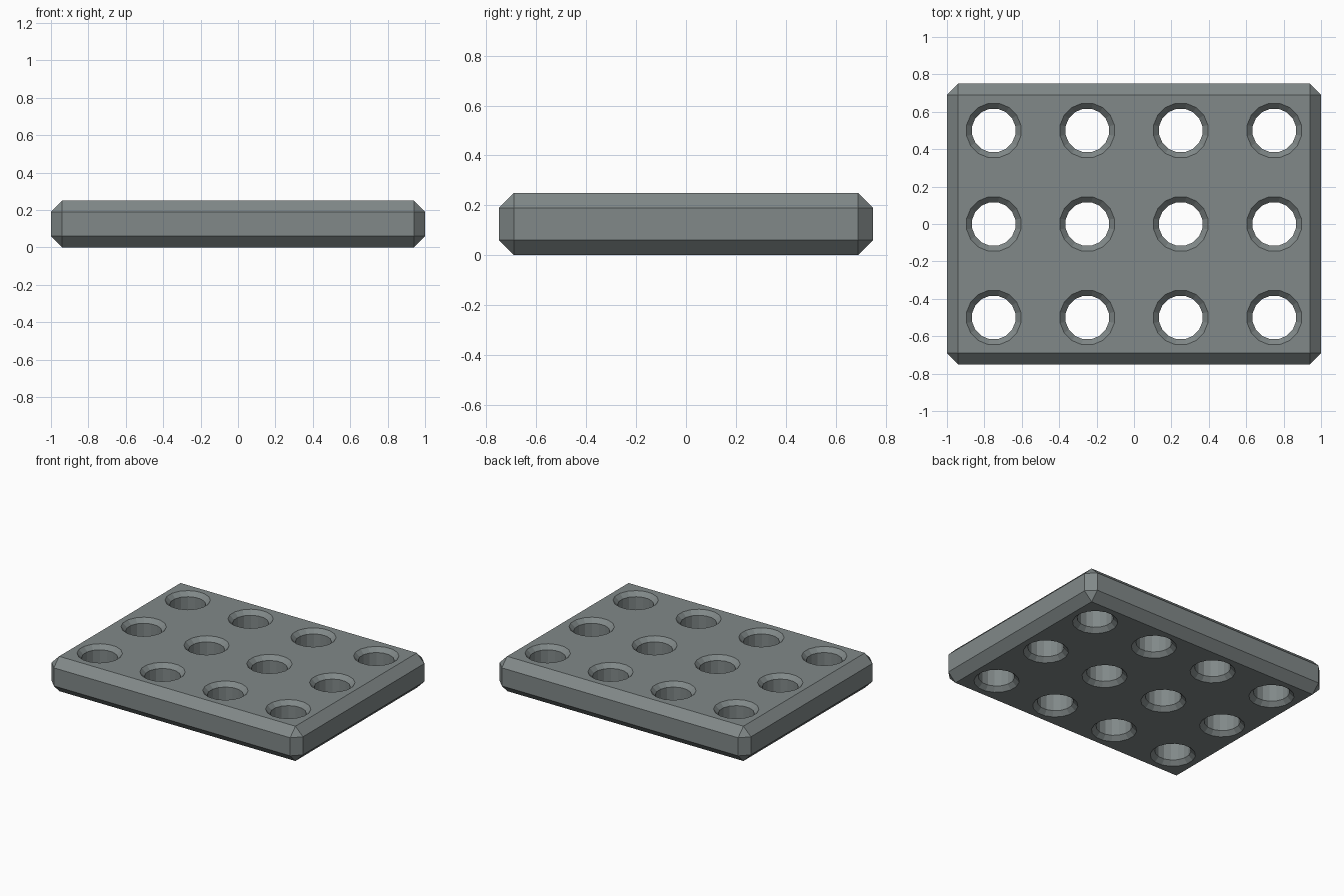
import bpy, bmesh, math

if "Cube" in bpy.data.objects:
    bpy.data.objects.remove(bpy.data.objects["Cube"])

SIZE = (2.0, 1.5, 0.25)   # slab width, depth, height
EDGE = 0.06               # chamfer on every outer edge
SIDES = 16                # facets around each hole
BORE, RIM, OVER = 0.118, 0.03, 0.02

grey = bpy.data.materials.new("slate_grey")
grey.diffuse_color = (0.22, 0.25, 0.25, 1)
grey.use_nodes = True
grey.node_tree.nodes["Principled BSDF"].inputs["Base Color"].default_value = grey.diffuse_color


def add_object(name, bm):
    mesh = bpy.data.meshes.new(name)
    bmesh.ops.recalc_face_normals(bm, faces=bm.faces[:])
    bm.to_mesh(mesh)
    bm.free()
    mesh.materials.append(grey)
    obj = bpy.data.objects.new(name, mesh)
    bpy.context.collection.objects.link(obj)
    return obj


# Slab with chamfered edges and corners
bm = bmesh.new()
bmesh.ops.create_cube(bm, size=1)
for v in bm.verts:
    v.co = [c * s for c, s in zip(v.co, SIZE)]
    v.co.z += SIZE[2] / 2
bmesh.ops.bevel(bm, geom=bm.edges[:], offset=EDGE, segments=1,
                affect='EDGES', profile=0.5)
plate = add_object("perforated_plate", bm)

# Hole cutters: a straight bore flaring out at both faces
H = SIZE[2]
profile = [(BORE + RIM + OVER, -OVER), (BORE, RIM),
           (BORE, H - RIM), (BORE + RIM + OVER, H + OVER)]
bm = bmesh.new()
for cx in (-0.75, -0.25, 0.25, 0.75):
    for cy in (-0.5, 0, 0.5):
        rings = []
        for r, z in profile:
            angles = [(i + 0.5) * math.tau / SIDES for i in range(SIDES)]
            rings.append([bm.verts.new((cx + r * math.cos(a), cy + r * math.sin(a), z))
                          for a in angles])
        for low, high in zip(rings, rings[1:]):
            for i in range(SIDES):
                j = (i + 1) % SIDES
                bm.faces.new((low[i], low[j], high[j], high[i]))
        bm.faces.new(rings[0][::-1])
        bm.faces.new(rings[-1])
cutter = add_object("hole_cutters", bm)
cutter.hide_render = True
cutter.hide_set(True)

# Cut the holes
cut = plate.modifiers.new("holes", 'BOOLEAN')
cut.operation = 'DIFFERENCE'
cut.solver = 'EXACT'
cut.object = cutter
